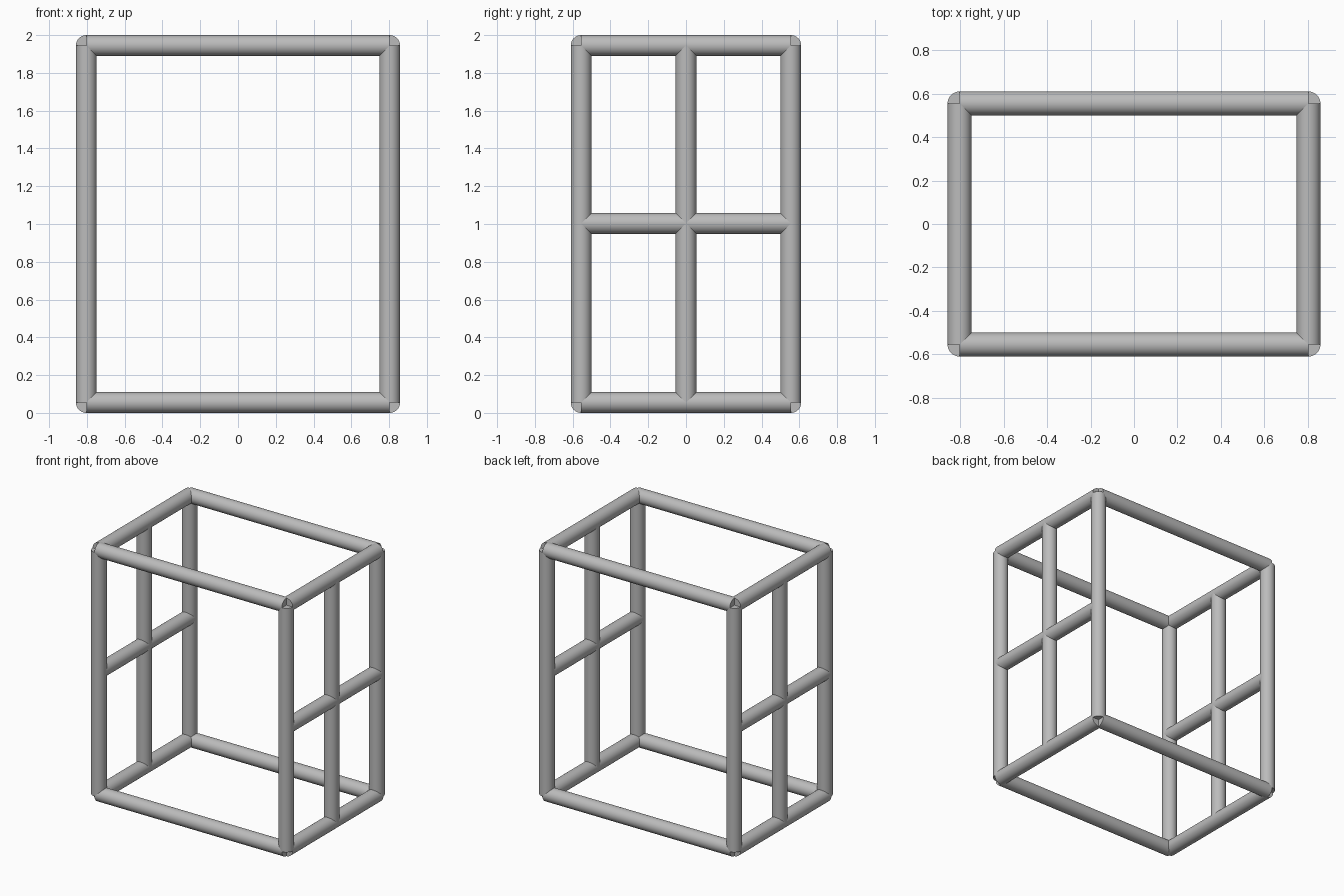
import bpy
import math
from mathutils import Vector

cube = bpy.data.objects.get("Cube")
if cube:
    bpy.data.objects.remove(cube, do_unlink=True)

R = 0.055                       # tube radius
X, Y = 0.803, 0.555             # tube axes of the box frame
LOW, MID, TOP = R, 1.003, 2 - R

steel = bpy.data.materials.new("grey steel")
steel.use_nodes = True
GREY = (0.5, 0.5, 0.5, 1)
steel.diffuse_color = GREY
steel.node_tree.nodes["Principled BSDF"].inputs["Base Color"].default_value = GREY


def tube(name, start, end):
    """Straight capped tube between two points."""
    a, b = Vector(start), Vector(end)
    axis = b - a
    bpy.ops.mesh.primitive_cylinder_add(
        vertices=48, radius=R, depth=axis.length, location=(a + b) / 2,
        rotation=axis.to_track_quat('Z', 'Y').to_euler())
    obj = bpy.context.object
    obj.name = name
    obj.data.materials.append(steel)
    bpy.ops.object.shade_smooth_by_angle(angle=math.radians(35))


# Long rails across the front and back
for level, z in (("bottom", LOW), ("top", TOP)):
    for face, y in (("front", -Y), ("back", Y)):
        tube(f"{level}_{face}_rail", (-X, y, z), (X, y, z))

# Side frames: three posts and three cross rails each
for side, x in (("right", -X), ("left", X)):
    for place, y in (("front", -Y), ("middle", 0), ("back", Y)):
        tube(f"{side}_{place}_post", (x, y, LOW), (x, y, TOP))
    for level, z in (("bottom", LOW), ("middle", MID), ("top", TOP)):
        tube(f"{side}_{level}_rail", (x, -Y, z), (x, Y, z))
